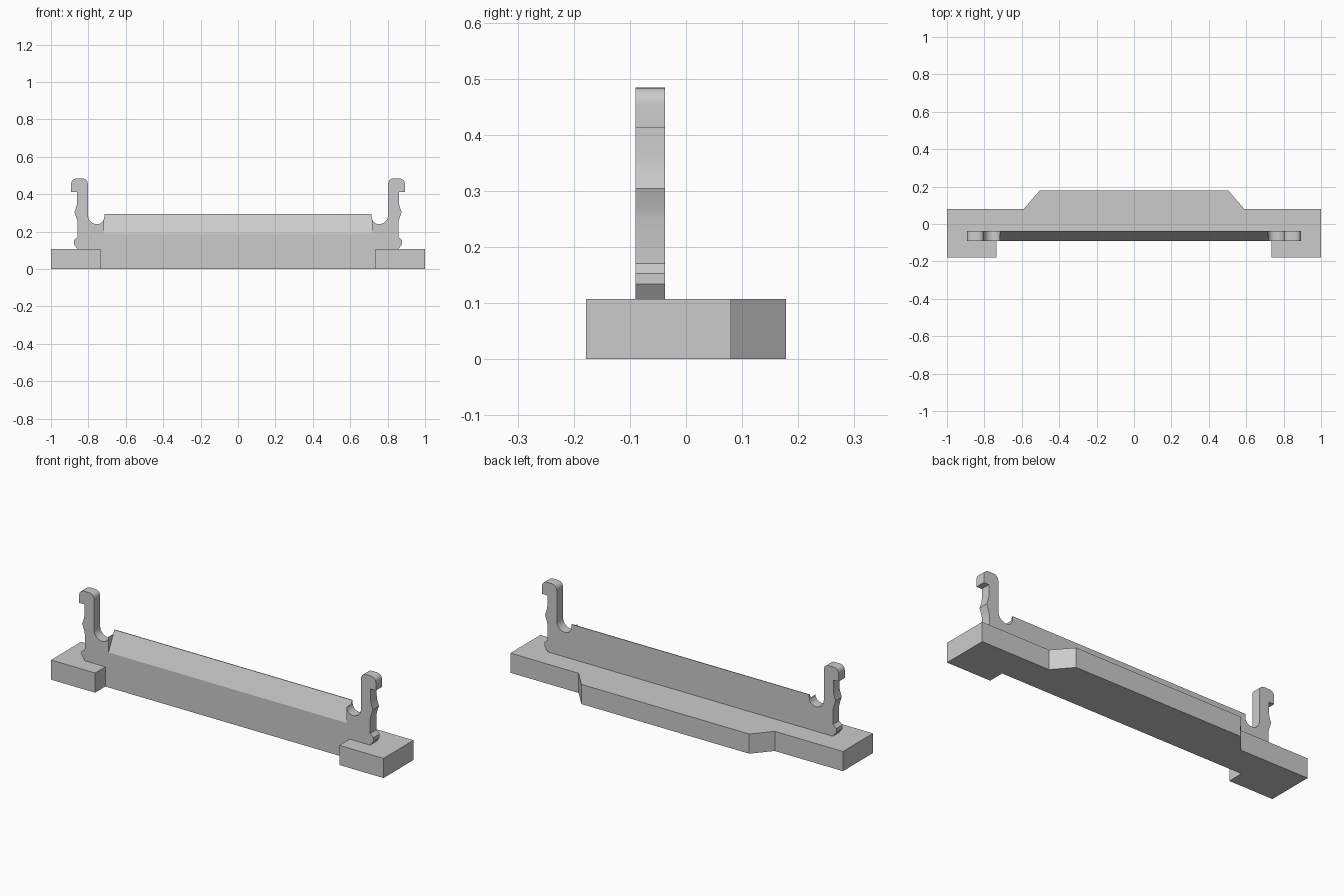
import bpy, bmesh, math
from mathutils import Vector

if "Cube" in bpy.data.objects:
    bpy.data.objects.remove(bpy.data.objects["Cube"])

grey = bpy.data.materials.new("plain_grey")
grey.use_nodes = True
colour = (0.6, 0.6, 0.6, 1)
grey.diffuse_color = colour
grey.node_tree.nodes["Principled BSDF"].inputs["Base Color"].default_value = colour

FRONT, BACK = -0.09, -0.037      # wall faces
BASE_TOP, WALL_TOP = 0.107, 0.295
NOTCH_X = 0.715


def prism(name, points, place, start, end):
    """Extrude a closed 2D profile between two depths; place maps (a, b, depth) to 3D."""
    bm = bmesh.new()
    face = bm.faces.new([bm.verts.new(place(a, b, start)) for a, b in points])
    moved = bmesh.ops.extrude_face_region(bm, geom=[face])["geom"]
    offset = Vector(place(0, 0, end)) - Vector(place(0, 0, start))
    bmesh.ops.translate(bm, vec=offset,
                        verts=[v for v in moved if isinstance(v, bmesh.types.BMVert)])
    bmesh.ops.recalc_face_normals(bm, faces=bm.faces)
    mesh = bpy.data.meshes.new(name)
    bm.to_mesh(mesh)
    bm.free()
    mesh.materials.append(grey)
    obj = bpy.data.objects.new(name, mesh)
    bpy.context.collection.objects.link(obj)
    return obj


def mirrored(half):
    """Complete a right half outline with its left half."""
    return half + [(-x, y) for x, y in reversed(half)]


def arc(cx, cz, r, a0, a1, steps=6):
    return [(cx + r * math.cos(math.radians(a0 + (a1 - a0) * i / steps)),
             cz + r * math.sin(math.radians(a0 + (a1 - a0) * i / steps)))
            for i in range(steps + 1)]


def combine(target, tool, operation):
    mod = target.modifiers.new(operation.lower(), 'BOOLEAN')
    mod.object, mod.operation, mod.solver = tool, operation, 'EXACT'
    bpy.context.view_layer.objects.active = target
    bpy.ops.object.modifier_apply(modifier=mod.name)
    bpy.data.objects.remove(tool)


# Flat base plate with end feet and a widened back
base = prism("base_plate", mirrored([
    (0.735, FRONT), (0.735, -0.178), (1, -0.178), (1, 0.08), (0.59, 0.08), (0.505, 0.178),
]), lambda a, b, d: (a, b, d), 0, BASE_TOP)

# Upright wall with a hooked clip at each end
outline = [(0.858, 0.05), (0.858, BASE_TOP), (0.878, 0.134), (0.878, 0.153), (0.858, 0.171),
           (0.858, 0.25), (0.863, 0.272), (0.874, 0.304), (0.863, 0.336), (0.86, 0.36),
           (0.86, 0.413), (0.892, 0.413)]
outline += arc(0.864, 0.456, 0.028, 0, 90)
outline += arc(0.831, 0.456, 0.028, 90, 180)
outline += arc(0.753, 0.29, 0.05, 0, -90, 8)
outline += arc(0.753, 0.278, 0.038, -90, -180, 4)[1:]
outline += [(NOTCH_X, WALL_TOP)]
wall = prism("clip_wall", mirrored(outline), lambda a, b, d: (a, d, b), FRONT, BACK)

# Sloped front of the wall between the clips
slope = prism("slope_cutter", [(FRONT, 0.19), (-0.041, WALL_TOP), (-0.041, 0.4), (-0.2, 0.4), (-0.2, 0.19)],
              lambda a, b, d: (d, a, b), -NOTCH_X - 0.0005, NOTCH_X + 0.0005)
slope.hide_render = True
combine(wall, slope, 'DIFFERENCE')
combine(base, wall, 'UNION')
base.name = "base_with_clip_wall"

# Merge flush faces and smooth the rounded hooks
bm = bmesh.new()
bm.from_mesh(base.data)
bmesh.ops.remove_doubles(bm, verts=bm.verts, dist=0.0001)
bmesh.ops.dissolve_limit(bm, angle_limit=0.01, verts=bm.verts, edges=bm.edges)
bm.to_mesh(base.data)
bm.free()
bpy.ops.object.select_all(action='DESELECT')
base.select_set(True)
bpy.context.view_layer.objects.active = base
bpy.ops.object.shade_smooth_by_angle(angle=math.radians(25))
